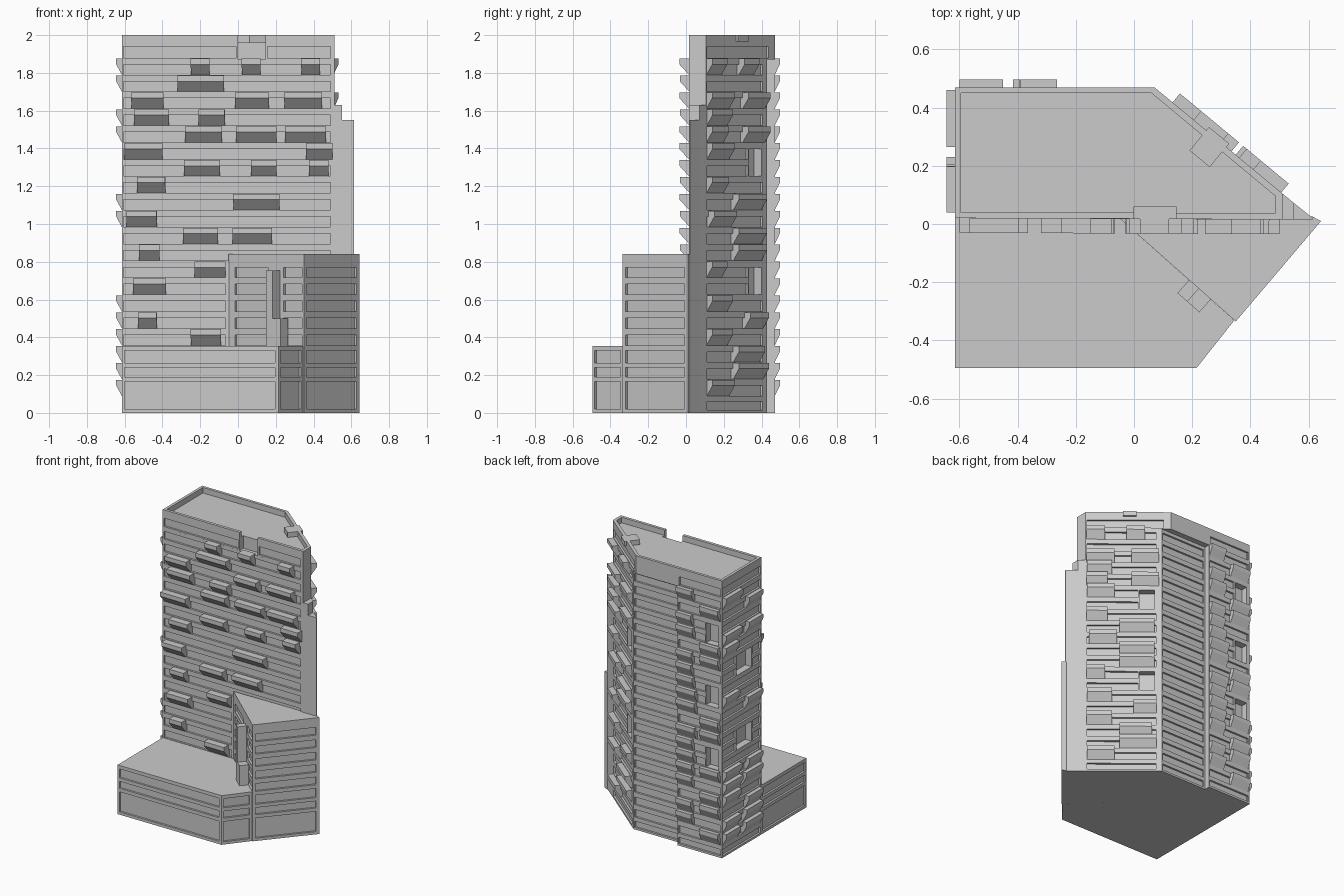
import bpy, bmesh, math, random
from mathutils import Vector

if "Cube" in bpy.data.objects:
    bpy.data.objects.remove(bpy.data.objects["Cube"])

random.seed(4)
PITCH = 0.0895          # floor to floor
DEPTH = 0.014           # window band recess


def finish(bm, name):
    bmesh.ops.remove_doubles(bm, verts=bm.verts, dist=1e-5)
    bmesh.ops.recalc_face_normals(bm, faces=bm.faces)
    me = bpy.data.meshes.new(name)
    bm.to_mesh(me)
    bm.free()
    ob = bpy.data.objects.new(name, me)
    bpy.context.collection.objects.link(ob)
    return ob


def frame(p0, p1):
    # point on a facade from distance along, height, distance outwards
    a, b = Vector((*p0, 0)), Vector((*p1, 0))
    d = (b - a).normalized()
    n = Vector((d.y, -d.x, 0))
    return (b - a).length, lambda s, z, o=0: a + d * s + n * o + Vector((0, 0, z))


def building(name, poly, z0, z1, panels={}):
    # prism whose walls carry recessed panels (s0, s1, z0, z1, depth) per edge
    bm = bmesh.new()

    def face(pts):
        bm.faces.new([bm.verts.new(p) for p in pts])

    for i, p in enumerate(poly):
        length, at = frame(p, poly[(i + 1) % len(poly)])
        recs = panels.get(i, [])
        ss = sorted({0, length} | {s for r in recs for s in r[:2]})
        zs = sorted({z0, z1} | {z for r in recs for z in r[2:4]})
        for sa, sb in zip(ss, ss[1:]):
            for za, zb in zip(zs, zs[1:]):
                s, z = (sa + sb) / 2, (za + zb) / 2
                if not any(r[0] < s < r[1] and r[2] < z < r[3] for r in recs):
                    face([at(sa, za), at(sb, za), at(sb, zb), at(sa, zb)])
        for sa, sb, za, zb, d in recs:
            c = [(sa, za), (sb, za), (sb, zb), (sa, zb)]
            face([at(*q, -d) for q in c])
            for q, r in zip(c, c[1:] + c[:1]):
                face([at(*q), at(*r), at(*r, -d), at(*q, -d)])
    for z in (z0, z1):
        face([(x, y, z) for x, y in poly])
    return finish(bm, name)


def bands(s0, s1, rows):
    return [(s0, s1, 1.79 - PITCH * r, 1.845 - PITCH * r, DEPTH) for r in rows]


def pocketed(s0, s1, rows, pocket, starts):
    # bands interrupted by two-storey loggias
    out, a, b = [], *pocket
    taken = {r for k in starts for r in (k, k + 1)}
    out += bands(s0, s1, [r for r in rows if r not in taken])
    if a - s0 > 0.03:
        out += bands(s0, a - 0.01, taken)
    if s1 - b > 0.03:
        out += bands(b + 0.01, s1, taken)
    for k in starts:
        out.append((a, b, 1.79 - PITCH * (k + 1), 1.845 - PITCH * k, 0.05))
    return out


def bays(name, p0, p1, items, out):
    # wedge bays: flat top, short lip, underside sloping back to the wall
    bm = bmesh.new()
    _, at = frame(p0, p1)
    for r, s0, s1 in items:
        zt = 1.875 - PITCH * r
        prof = [(-DEPTH, zt), (out, zt), (out, zt - 0.03), (0, zt - 0.085), (-DEPTH, zt - 0.085)]
        ends = [[bm.verts.new(at(s, z, o)) for o, z in prof] for s in (s0, s1)]
        for e in ends:
            bm.faces.new(e)
        for i in range(5):
            j = (i + 1) % 5
            bm.faces.new([ends[0][i], ends[0][j], ends[1][j], ends[1][i]])
    # merging is skipped between bays because none touch
    return finish(bm, name)


def block(name, p0, p1, s0, s1, o0, o1, z0, z1):
    _, at = frame(p0, p1)
    pts = [at(s0, 0, o1), at(s1, 0, o1), at(s1, 0, o0), at(s0, 0, o0)]
    return building(name, [p.xy for p in pts], z0, z1)


# Tower shaft
T = [(-0.615, 0.02), (0.51, 0.015), (0.51, 0.105), (0.118, 0.43),
     (-0.26, 0.43), (-0.26, 0.47), (-0.615, 0.47)]
rows = range(20)
ground = lambda a, b: [(a, b, 0.015, 0.06, DEPTH)]
building("tower_shaft", T, 0, 1.87, {
    0: bands(0.01, 1.105, range(12)) + bands(0.01, 0.55, range(12, 17)),
    2: pocketed(0.01, 0.47, rows, (0.36, 0.46), (5, 12)) + ground(0.01, 0.47),
    3: bands(0.01, 0.365, rows) + ground(0.01, 0.365),
    5: pocketed(0.01, 0.345, rows, (0.23, 0.33), (2, 7, 12)) + ground(0.01, 0.345),
    6: pocketed(0.01, 0.44, rows, (0.17, 0.34), (5, 11)) + ground(0.01, 0.44)})

# Crown storey with terrace notch at the front
top = lambda a, b: [(a, b, 1.88, 1.94, DEPTH)]
building("tower_crown", [(-0.615, 0.02), (0, 0.018), (0, 0.06), (0.145, 0.06), (0.145, 0.017),
                         (0.51, 0.015), (0.51, 0.105), (0.07, 0.47), (-0.615, 0.47)], 1.87, 1.96,
         {0: top(0.01, 0.605), 4: top(0.01, 0.345), 6: top(0.01, 0.52),
          7: top(0.345, 0.675), 8: top(0.01, 0.44)})
building("roof_parapet", [(0.145, 0.017), (0.51, 0.015), (0.51, 0.105), (0.07, 0.47), (-0.615, 0.47),
                          (-0.615, 0.02), (0, 0.018), (0, 0.04), (-0.595, 0.04), (-0.595, 0.45),
                          (0.06, 0.45), (0.487, 0.095), (0.487, 0.037), (0.145, 0.037)], 1.96, 2.0)
block("roof_vent", (0.51, 0.105), (0.07, 0.47), 0.25, 0.34, -0.09, 0.015, 1.965, 2.0)

# Stepped blade wall at the sharp corner
building("blade_wall_inner", [(0.51, 0.015), (0.55, 0.015), (0.55, 0.072), (0.51, 0.105)], 0, 1.63)
building("blade_wall_outer", [(0.55, 0.015), (0.615, 0.015), (0.615, 0.02), (0.55, 0.072)], 0, 1.55)

# Bays on the front: row, left x, right x
front = [(0, -.25, -.15), (0, .02, .12), (0, .335, .435), (1, -.32, -.075), (2, -.565, -.395),
         (2, -.015, .165), (2, .245, .445), (3, -.55, -.365), (3, -.21, -.07), (4, -.28, -.085),
         (4, -.01, .205), (4, .25, .465), (5, -.6, -.4), (5, .36, .5), (6, -.285, -.095),
         (6, .07, .205), (6, .375, .48), (7, -.535, -.385), (8, -.025, .22), (9, -.59, -.43),
         (10, -.29, -.105), (10, -.03, .18), (11, -.525, -.415), (12, -.23, -.065),
         (13, -.555, -.38), (15, -.53, -.43), (16, -.25, -.09)]
bays("front_bays", T[0], T[1], [(r, a + .615, b + .615) for r, a, b in front], 0.05)

# Bays on the diagonal: row, low y, high y
diag = [(0, .1, .2), (0, .29, .37), (2, .1, .24), (2, .31, .43), (3, .12, .23), (4, .1, .21),
        (4, .31, .43), (5, .12, .24), (7, .1, .21), (8, .26, .41), (9, .13, .25), (10, .26, .41),
        (11, .26, .41), (12, .1, .2), (14, .12, .23), (15, .32, .42), (16, .1, .23),
        (17, .26, .4), (18, .26, .42), (19, .12, .24)]
k = 0.509 / 0.325
bays("diagonal_bays", T[2], T[3],
     [(r, max(0.005, (a - .115) * k), (b - .117) * k) for r, a, b in diag], 0.04)

# Bays on the back and left side
back, left = [], []
for r in rows:
    if r not in (2, 3, 7, 8, 12, 13) and r % 3:
        back.append((r, 0.19, 0.34))
    if r % 3 != 1 or r in (7, 13):
        back.append((r, 0.005, random.uniform(0.12, 0.16)))
for r in (0, 1, 3, 4, 8, 9, 14, 15, 16, 17, 18, 19):
    if r % 4 != 1:
        left.append((r, 0.01, random.uniform(0.15, 0.21)))
    if r % 4 != 0:
        left.append((r, random.uniform(0.235, 0.28), 0.43))
bays("back_bays", T[5], T[6], back, 0.027)
bays("left_bays", T[6], T[0], left, 0.03)

# Podium
def base(a, b):
    return [(a, b, 0.02, 0.165, DEPTH), (a, b, 0.19, 0.24, DEPTH), (a, b, 0.265, 0.33, DEPTH)]


building("podium", [(-0.615, -0.495), (0.215, -0.495), (0.345, -0.331), (-0.05, 0.02), (-0.615, 0.02)],
         0, 0.355, {0: base(0.015, 0.81), 1: base(0.015, 0.19), 4: base(0.015, 0.5)})

# Mid-height wing
M = [(-0.05, 0.02), (0.35, -0.335), (0.643, 0.01), (0.615, 0.025)]
wing = range(12, 17)
building("side_wing", M, 0, 0.84, {0: bands(0.045, 0.28, wing) + bands(0.39, 0.52, wing),
                                   1: bands(0.02, 0.43, wing) + base(0.02, 0.43)})
block("wing_fin_upper", M[0], M[1], 0.32, 0.365, 0, 0.06, 0.5, 0.755)
block("wing_fin_lower", M[0], M[1], 0.32, 0.42, 0, 0.06, 0.35, 0.5)
